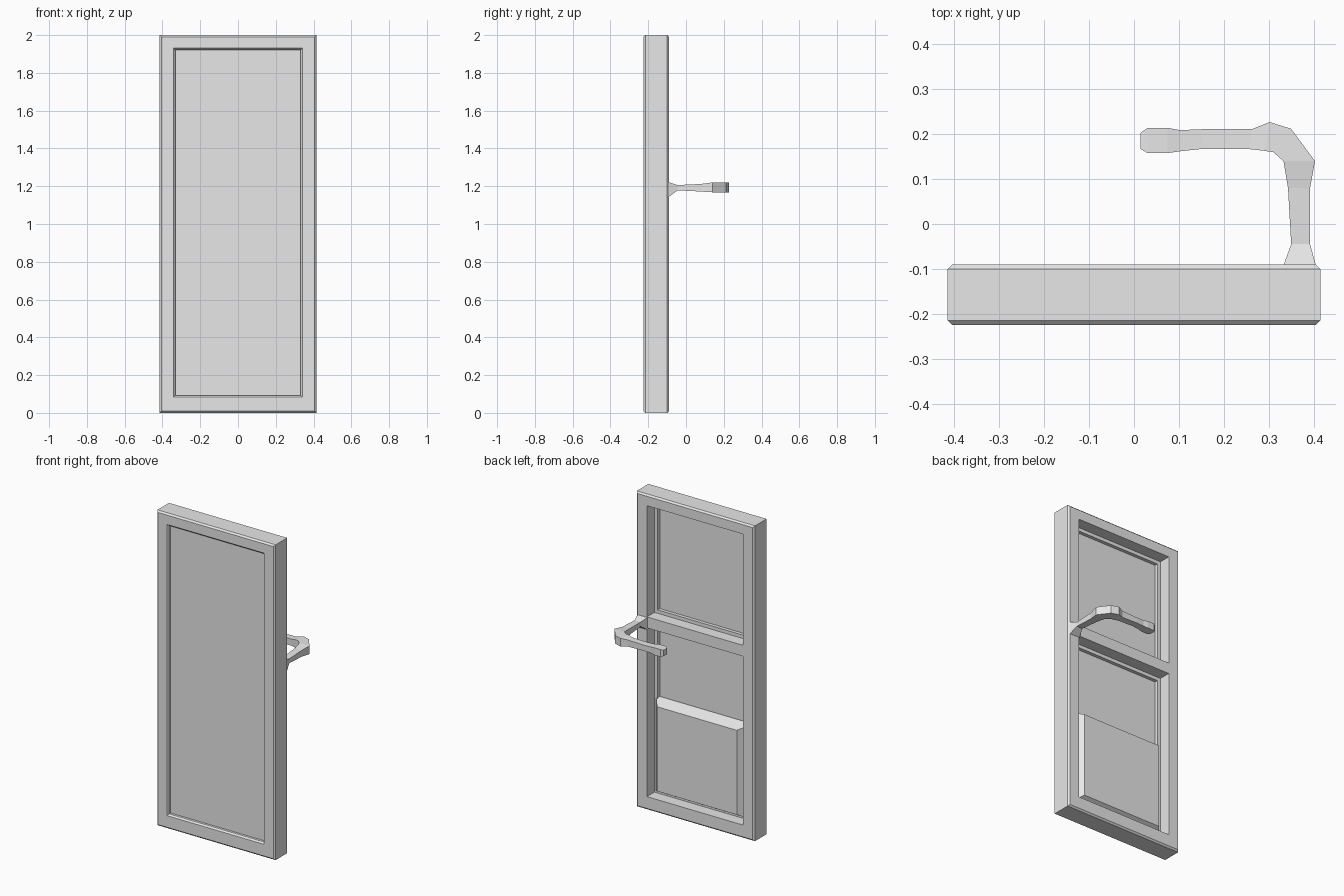
import bpy, bmesh

if "Cube" in bpy.data.objects:
    bpy.data.objects.remove(bpy.data.objects["Cube"])

mat = bpy.data.materials.new("light_grey")
mat.diffuse_color = (0.8, 0.8, 0.8, 1)
mat.use_nodes = True
mat.node_tree.nodes["Principled BSDF"].inputs["Base Color"].default_value = mat.diffuse_color


def loft(name, rings):
    """Closed solid through a list of four-point rings."""
    bm = bmesh.new()
    vs = [[bm.verts.new(p) for p in r] for r in rings]
    for a, b in zip(vs, vs[1:]):
        for i in range(4):
            j = (i + 1) % 4
            bm.faces.new((a[i], a[j], b[j], b[i]))
    bm.faces.new(vs[0])
    bm.faces.new(vs[-1])
    bmesh.ops.recalc_face_normals(bm, faces=bm.faces)
    me = bpy.data.meshes.new(name)
    bm.to_mesh(me)
    bm.free()
    me.materials.append(mat)
    ob = bpy.data.objects.new(name, me)
    bpy.context.collection.objects.link(ob)
    return ob


def rect(hx, z0, z1, y):
    return [(-hx, y, z0), (hx, y, z0), (hx, y, z1), (-hx, y, z1)]


def inset_loft(name, hx, z0, z1, steps):
    """Upright rectangle lofted along y; steps are (y, inset)."""
    return loft(name, [rect(hx - d, z0 + d, z1 - d, y) for y, d in steps])


# Door slab with chamfered edges
door = inset_loft("door_frame", 0.415, 0, 2,
                  [(-0.225, 0.01), (-0.215, 0), (-0.10, 0), (-0.09, 0.01)])

# Recesses: one in front, two with a stepped bead behind
back_steps = [(-0.08, 0), (-0.165, 0), (-0.165, 0.022), (-0.187, 0.022)]
cutters = [
    inset_loft("front_recess", 0.35, 0.075, 1.94,
               [(-0.235, 0), (-0.215, 0.018), (-0.20, 0.018)]),
    inset_loft("upper_recess", 0.337, 1.225, 1.93, back_steps),
    inset_loft("lower_recess", 0.337, 0.085, 1.155, back_steps),
]
for c in cutters:
    m = door.modifiers.new(c.name, 'BOOLEAN')
    m.operation = 'DIFFERENCE'
    m.solver = 'EXACT'
    m.object = c
deps = bpy.context.evaluated_depsgraph_get()
cut_mesh = bpy.data.meshes.new_from_object(door.evaluated_get(deps))
door.modifiers.clear()
door.data = cut_mesh
for c in cutters:
    bpy.data.objects.remove(c)

# Raised lower panel with sloping borders
loft("raised_panel", [rect(0.335, 0.088, 0.69, -0.187),
                      rect(0.335, 0.088, 0.69, -0.178),
                      rect(0.28, 0.127, 0.663, -0.11)])

# Lever handle: (outer x, outer y, inner x, inner y, bottom z, top z)
sections = [
    (0.405, -0.092, 0.333, -0.092, 1.143, 1.222),
    (0.392, -0.045, 0.350, -0.045, 1.178, 1.206),
    (0.392, 0.080, 0.343, 0.080, 1.172, 1.212),
    (0.403, 0.140, 0.333, 0.140, 1.168, 1.220),
    (0.350, 0.212, 0.310, 0.160, 1.168, 1.220),
    (0.302, 0.227, 0.290, 0.163, 1.168, 1.220),
    (0.262, 0.211, 0.255, 0.167, 1.172, 1.214),
    (0.150, 0.211, 0.150, 0.167, 1.175, 1.211),
    (0.103, 0.209, 0.103, 0.162, 1.174, 1.212),
    (0.075, 0.214, 0.075, 0.158, 1.170, 1.216),
    (0.030, 0.214, 0.030, 0.158, 1.170, 1.216),
    (0.015, 0.203, 0.015, 0.167, 1.174, 1.212),
]
loft("lever_handle", [[(ox, oy, z0), (ix, iy, z0), (ix, iy, z1), (ox, oy, z1)]
                      for ox, oy, ix, iy, z0, z1 in sections])
